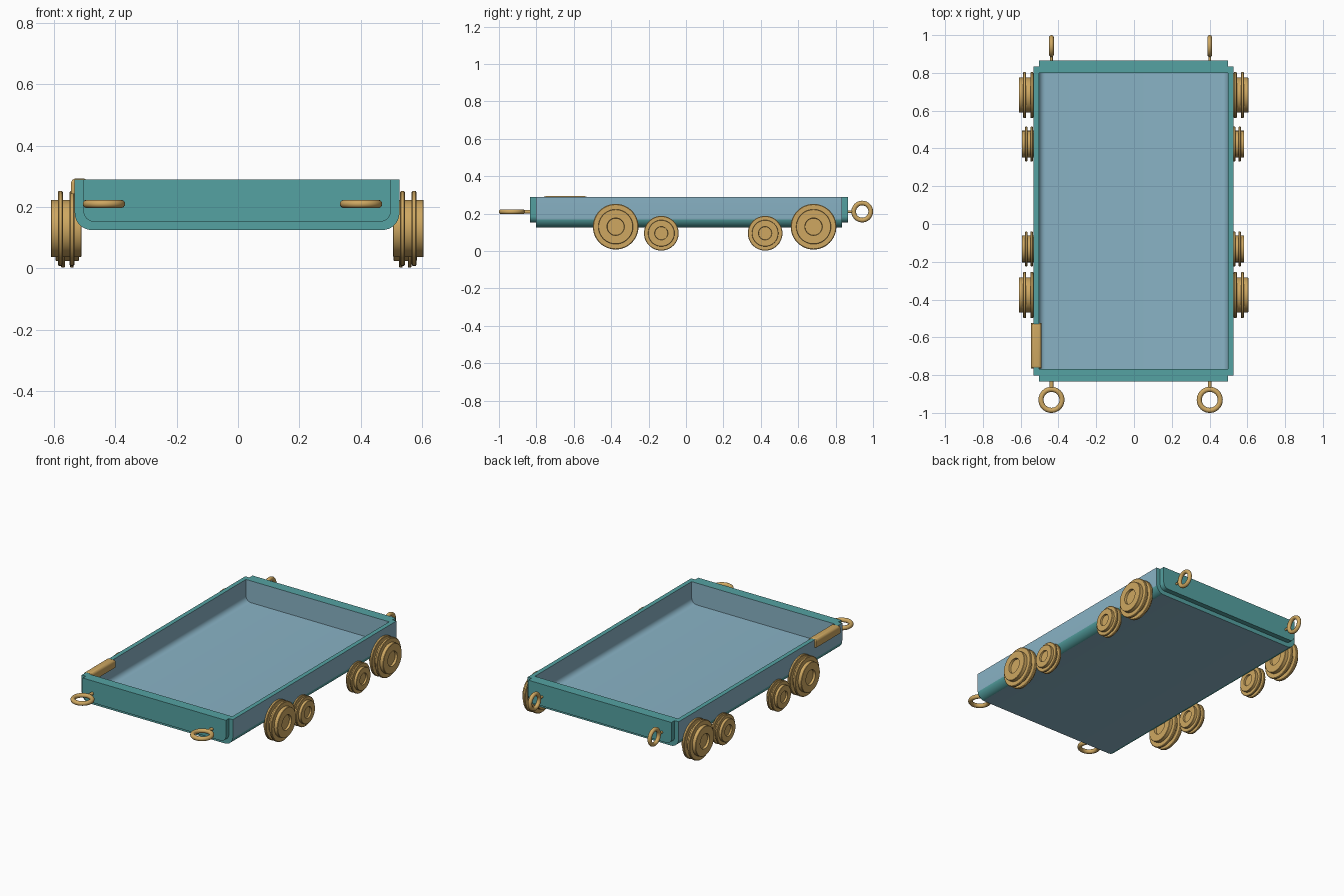
import bpy, bmesh, math
from mathutils import Vector, Matrix

if "Cube" in bpy.data.objects:
    bpy.data.objects.remove(bpy.data.objects["Cube"])


def material(name, rgb):
    m = bpy.data.materials.new(name)
    m.diffuse_color = (*rgb, 1)
    m.use_nodes = True
    m.node_tree.nodes["Principled BSDF"].inputs["Base Color"].default_value = m.diffuse_color
    return m


BLUE = material("blue_paint", (0.25, 0.45, 0.56))
TEAL = material("teal_paint", (0.09, 0.36, 0.36))
GOLD = material("brass", (0.62, 0.39, 0.12))


def finish(bm, name, mats):
    bmesh.ops.recalc_face_normals(bm, faces=bm.faces)
    me = bpy.data.meshes.new(name)
    bm.to_mesh(me)
    bm.free()
    ob = bpy.data.objects.new(name, me)
    bpy.context.collection.objects.link(ob)
    for m in mats:
        me.materials.append(m)
    bpy.context.view_layer.objects.active = ob
    bpy.ops.object.select_all(action='DESELECT')
    ob.select_set(True)
    bpy.ops.object.shade_smooth_by_angle(angle=math.radians(35))
    return ob


def u_outline(x0, x1, z0, z1, r, n=8):
    """Open U from top left, down round both lower corners, to top right."""
    pts = [(x0, z1)]
    for cx, start in ((x0 + r, math.pi), (x1 - r, 1.5 * math.pi)):
        for i in range(n + 1):
            a = start + i / n * math.pi / 2
            pts.append((cx + r * math.cos(a), z0 + r + r * math.sin(a)))
    return pts + [(x1, z1)]


def extrude_profile(name, pts, y0, y1, mats):
    bm = bmesh.new()
    f = bm.faces.new([bm.verts.new((x, y0, z)) for x, z in pts])
    ext = bmesh.ops.extrude_face_region(bm, geom=[f])['geom']
    bmesh.ops.translate(bm, vec=(0, y1 - y0, 0),
                        verts=[g for g in ext if isinstance(g, bmesh.types.BMVert)])
    return finish(bm, name, mats)


# Tray: bent sheet with rounded lower edges
TOP = 0.29
outer = u_outline(-0.532, 0.526, 0.125, TOP, 0.055)
inner = u_outline(-0.504, 0.498, 0.152, TOP, 0.035)
tray = extrude_profile("tray", outer + inner[::-1], -0.803, 0.833, [BLUE, TEAL])
for p in tray.data.polygons:
    n, c = p.normal, p.center
    rim = n.z > 0.9 and c.z > 0.28
    bend = c.z < 0.18 and 0.1 < abs(n.x) < 0.99 and n.x * c.x > 0
    if rim or bend or abs(n.y) > 0.9:
        p.material_index = 1

# End boards, set inside the bent sheet and standing slightly proud of it
for name, y0, y1 in (("front_board", -0.833, -0.768), ("back_board", 0.80, 0.865)):
    board = extrude_profile(name, inner, y0, y1, [TEAL, BLUE])
    for p in board.data.polygons:
        if p.normal.y * p.center.y < -0.3:
            p.material_index = 1

# Wheels: lathed profile (along axle, radius), two raised flanges, recessed hub
half = [(0.036, 0), (0.036, 0.045), (0.050, 0.047), (0.050, 0.091), (0.048, 0.093),
        (0.027, 0.093), (0.027, 0.118), (0.024, 0.122),
        (0.014, 0.122), (0.011, 0.118), (0.011, 0.093)]
WHEEL = half + [(-x, r) for x, r in reversed(half)]


def wheel(name, x, y, z, s):
    bm = bmesh.new()
    vs = [bm.verts.new((a * s, 0, r * s)) for a, r in WHEEL]
    es = [bm.edges.new(e) for e in zip(vs, vs[1:])]
    bmesh.ops.spin(bm, geom=vs + es, axis=(1, 0, 0), cent=(0, 0, 0),
                   angle=2 * math.pi, steps=48)
    bmesh.ops.remove_doubles(bm, verts=bm.verts, dist=1e-5)
    bmesh.ops.translate(bm, verts=bm.verts, vec=(x, y, z))
    finish(bm, name, [GOLD])


for side, xl, xs in (("left", -0.56, -0.556), ("right", 0.555, 0.545)):
    for end, yl, ys in (("front", -0.376, -0.132), ("back", 0.682, 0.423)):
        wheel(f"{end}_{side}_large_wheel", xl, yl, 0.13, 1.0)
        wheel(f"{end}_{side}_small_wheel", xs, ys, 0.095, 0.76)


# Coupling rings with short stems
def ring(name, loc, outer_r, tube, rot):
    bpy.ops.mesh.primitive_torus_add(location=loc, rotation=rot, major_radius=outer_r - tube,
                                     minor_radius=tube, major_segments=40, minor_segments=14)
    ob = bpy.context.object
    ob.name = name
    ob.data.materials.append(GOLD)
    bpy.ops.object.shade_smooth()


def stem(name, x, y0, y1, z, r):
    bpy.ops.mesh.primitive_cylinder_add(vertices=16, radius=r, depth=y1 - y0,
                                        location=(x, (y0 + y1) / 2, z),
                                        rotation=(math.pi / 2, 0, 0))
    ob = bpy.context.object
    ob.name = name
    ob.data.materials.append(GOLD)
    bpy.ops.object.shade_smooth_by_angle()


for side, x in (("left", -0.437), ("right", 0.401)):
    ring(f"front_{side}_ring", (x, -0.931, 0.21), 0.069, 0.0135, (0, 0, 0))
    stem(f"front_{side}_ring_stem", x, -0.88, -0.82, 0.21, 0.010)
    ring(f"back_{side}_ring", (x, 0.942, 0.211), 0.058, 0.0125, (0, math.pi / 2, 0))
    stem(f"back_{side}_ring_stem", x, 0.85, 0.892, 0.211, 0.007)

# Rounded clip over the left rim near the front
bm = bmesh.new()
bmesh.ops.create_cube(bm, size=1, matrix=Matrix.Translation((-0.517, -0.645, 0.268))
                      @ Matrix.Diagonal((0.054, 0.242, 0.050, 1)))
bmesh.ops.bevel(bm, geom=[e for e in bm.edges
                          if all(v.co.z > 0.268 for v in e.verts)],
                offset=0.016, segments=5, profile=0.5, affect='EDGES')
finish(bm, "rim_clip", [GOLD])
